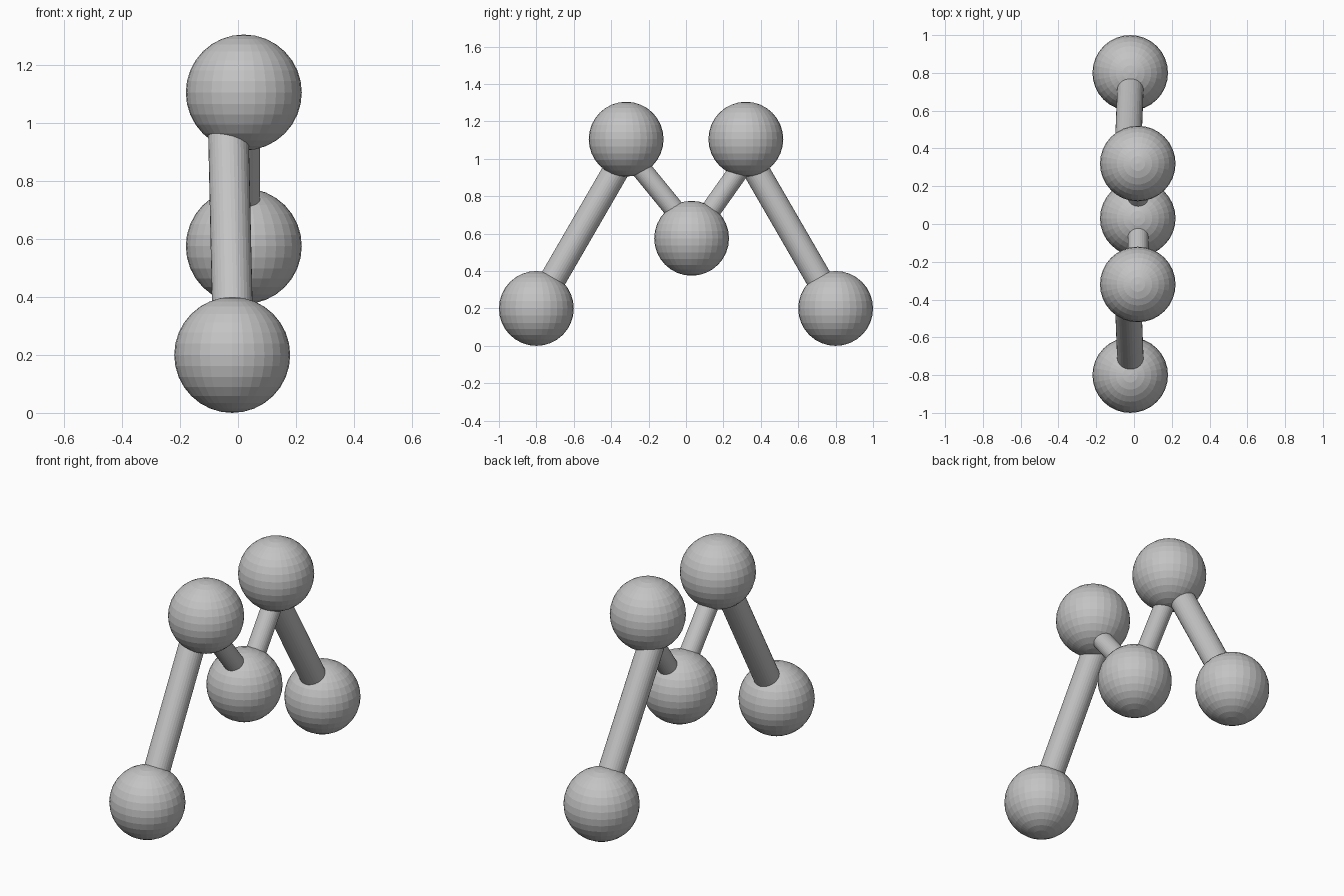
import bpy
from mathutils import Vector

if "Cube" in bpy.data.objects:
    bpy.data.objects.remove(bpy.data.objects["Cube"])

gray = bpy.data.materials.new("plain gray")
gray.diffuse_color = (0.55, 0.55, 0.55, 1)
gray.use_nodes = True
gray.node_tree.nodes["Principled BSDF"].inputs["Base Color"].default_value = gray.diffuse_color


def finish(name):
    obj = bpy.context.object
    obj.name = name
    obj.data.materials.append(gray)
    return obj


def ball(name, loc):
    bpy.ops.mesh.primitive_uv_sphere_add(segments=32, ring_count=16, radius=0.2, location=loc)
    finish(name)


def rod(name, start, end, radius):
    a, b = Vector(start), Vector(end)
    axis = b - a
    bpy.ops.mesh.primitive_cylinder_add(vertices=32, radius=radius, depth=axis.length, location=(a + b) / 2)
    obj = finish(name)
    obj.rotation_mode = 'QUATERNION'
    obj.rotation_quaternion = axis.to_track_quat('Z', 'Y')


# Foot and top balls with the long outer rods, front and back
for side, s in (("front", -1), ("back", 1)):
    ball(side + "_foot_ball", (-0.02, s * 0.8, 0.2))
    ball(side + "_top_ball", (0.02, s * 0.32, 1.105))
    rod(side + "_long_rod", (-0.017, s * 0.772, 0.252), (-0.034, s * 0.336, 1.005), 0.07)

# Middle ball, slightly off centre, hung on two thin rods
ball("middle_ball", (0.02, 0.03, 0.575))
rod("front_short_rod", (0.022, -0.30, 1.02), (0.022, -0.02, 0.678), 0.054)
rod("back_short_rod", (0.022, 0.33, 1.004), (0.022, 0.08, 0.651), 0.054)
